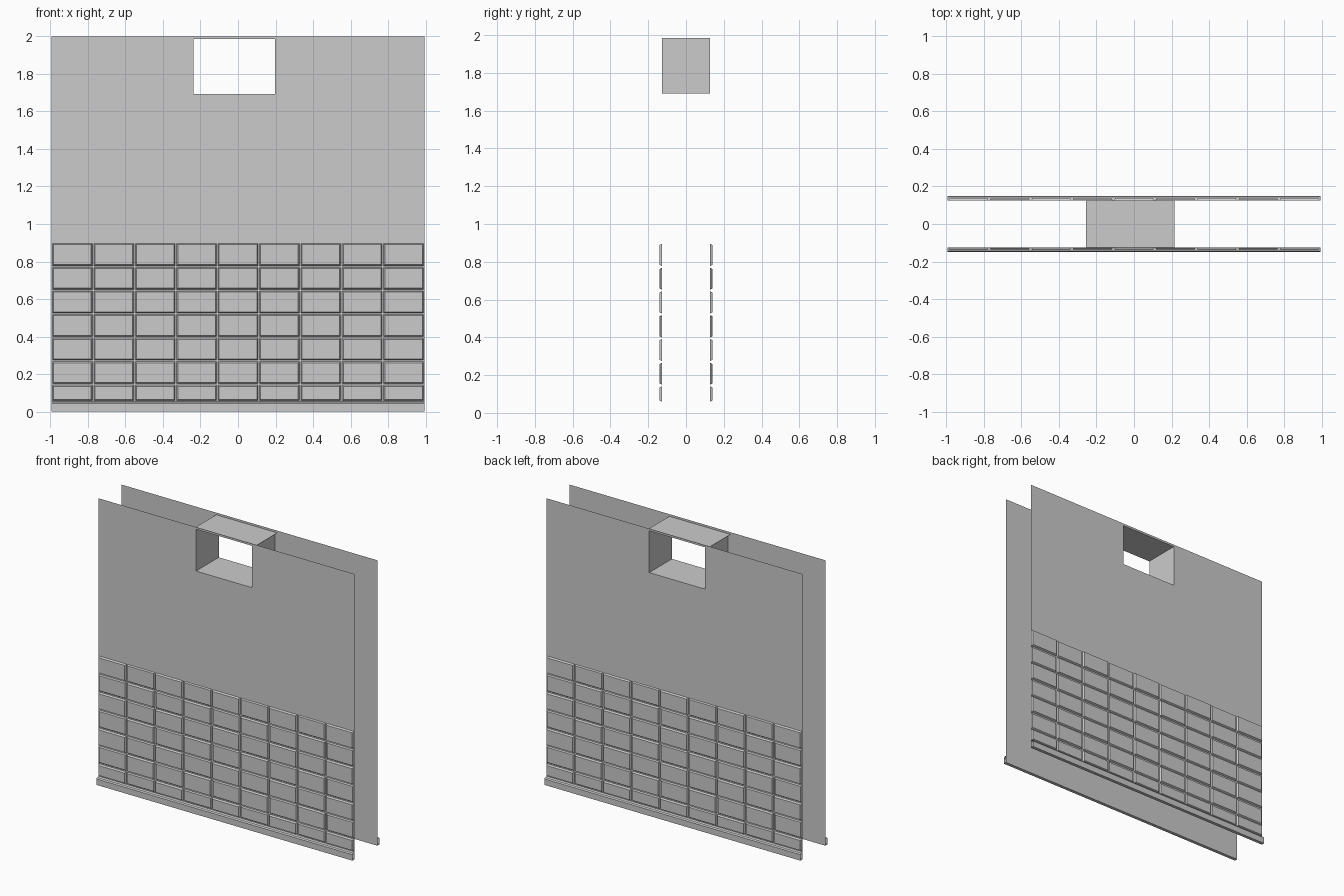
import bpy, bmesh

if "Cube" in bpy.data.objects:
    bpy.data.objects.remove(bpy.data.objects["Cube"])

W, Y = 0.993, 0.126            # half width, wall plane distance
X0, X1, Z0, Z1 = -0.237, 0.197, 1.692, 1.985   # window opening


def make(name, quads, mirror=True):
    bm = bmesh.new()
    for q in quads:
        bm.faces.new([bm.verts.new(p) for p in q])
    bmesh.ops.remove_doubles(bm, verts=bm.verts, dist=1e-5)
    me = bpy.data.meshes.new(name)
    bm.to_mesh(me)
    bm.free()
    ob = bpy.data.objects.new(name, me)
    bpy.context.collection.objects.link(ob)
    if mirror:                 # repeat on the back side of the wall
        m = ob.modifiers.new("back_copy", 'MIRROR')
        m.use_axis = (False, True, False)
        m.use_mirror_merge = False
    return ob


def rect(x0, x1, z0, z1, y):
    return [(x0, y, z0), (x1, y, z0), (x1, y, z1), (x0, y, z1)]


# wall sheets with window hole
xs, zs = [-W, X0, X1, W], [0, Z0, Z1, 2.0]
make("wall_sheet", [rect(xs[i], xs[i + 1], zs[j], zs[j + 1], -Y)
                    for i in range(3) for j in range(3) if (i, j) != (1, 1)])

# window tunnel: floor, two sides and a slightly wider top
make("window_lining", [
    [(X0, -Y, Z0), (X1, -Y, Z0), (X1, Y, Z0), (X0, Y, Z0)],
    [(X0, -Y, Z0), (X0, Y, Z0), (X0, Y, Z1), (X0, -Y, Z1)],
    [(X1, Y, Z0), (X1, -Y, Z0), (X1, -Y, Z1), (X1, Y, Z1)]], False)
make("window_top", [[(X0 - .02, -Y, Z1), (X1 + .02, -Y, Z1),
                     (X1 + .02, Y, Z1), (X0 - .02, Y, Z1)]], False)


# bevelled bricks, checkered between two depths
def brick(x0, x1, z0, z1, depth, inset=0.006):
    a = rect(x0, x1, z0, z1, -Y)
    b = rect(x0 + inset, x1 - inset, z0 + inset, z1 - inset, -Y - depth)
    return [b] + [[a[i], a[(i + 1) % 4], b[(i + 1) % 4], b[i]] for i in range(4)]


step, gap = 2 * W / 9, 0.004
levels = [0.055, 0.145, 0.27, 0.395, 0.522, 0.648, 0.773, 0.9]
quads = []
for r in range(7):
    for c in range(9):
        x = -W + c * step
        quads += brick(x + gap, x + step - gap, levels[r] + gap, levels[r + 1] - gap,
                       0.013 if (r + c) % 2 == 0 else 0.008)
make("bricks", quads)

# baseboard strip swept along the wall
prof = [(-Y, 0.053), (-0.143, 0.050), (-0.149, 0.042), (-0.149, 0.0), (-Y, 0.0)]
make("baseboard", [[(-W, *q), (W, *q), (W, *p), (-W, *p)]
                   for p, q in zip(prof, prof[1:])])
